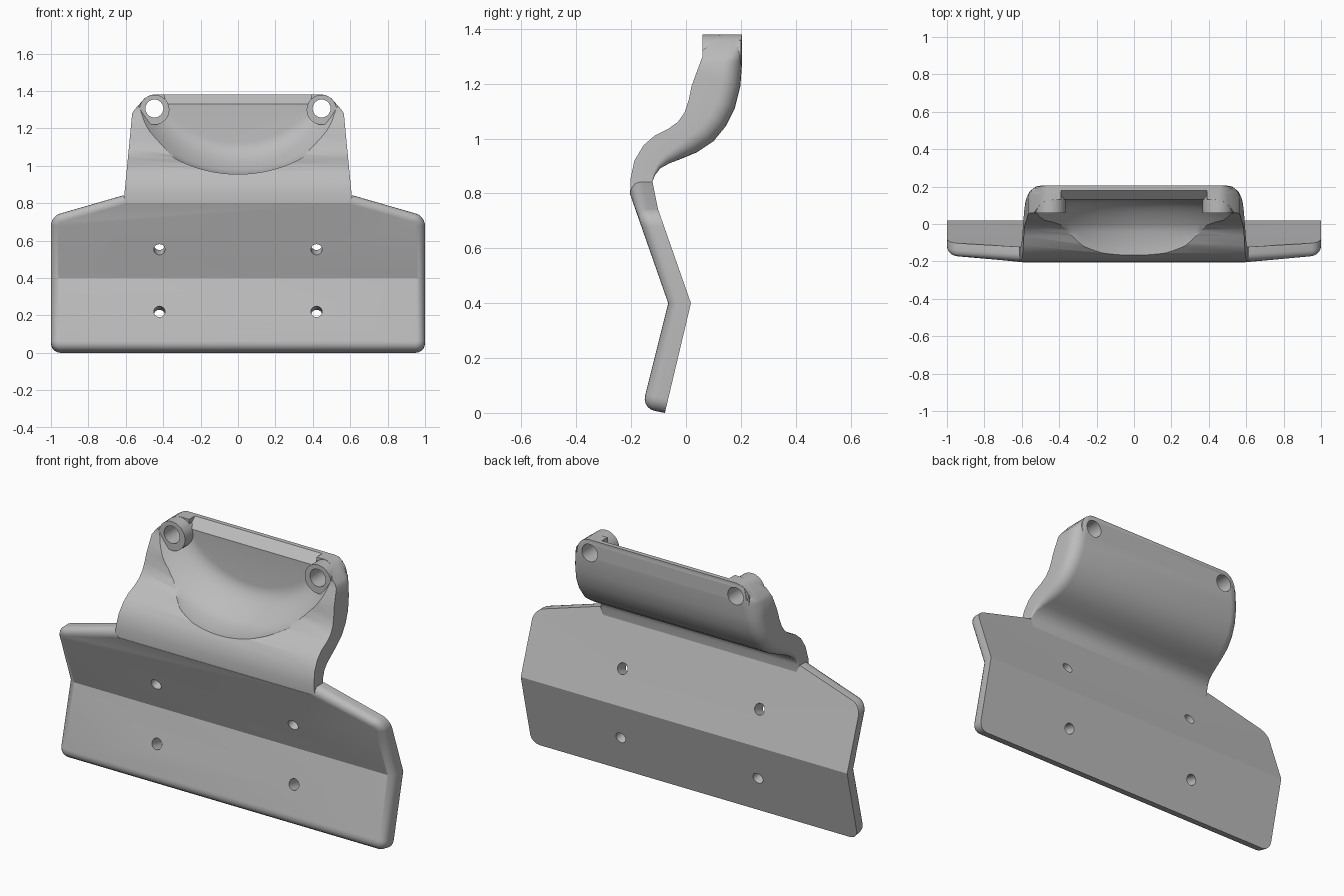
import bpy, bmesh, math
from mathutils import Vector, Matrix

cube = bpy.data.objects.get("Cube")
if cube:
    bpy.data.objects.remove(cube, do_unlink=True)

grey = bpy.data.materials.new("plain grey")
grey.use_nodes = True
grey.diffuse_color = (0.5, 0.5, 0.5, 1)
grey.node_tree.nodes["Principled BSDF"].inputs["Base Color"].default_value = (0.5, 0.5, 0.5, 1)


def make_object(name, bm):
    bmesh.ops.recalc_face_normals(bm, faces=bm.faces[:])
    mesh = bpy.data.meshes.new(name)
    bm.to_mesh(mesh)
    bm.free()
    mesh.materials.append(grey)
    obj = bpy.data.objects.new(name, mesh)
    bpy.context.collection.objects.link(obj)
    return obj


def loft(name, rings):
    bm = bmesh.new()
    loops = [[bm.verts.new(p) for p in ring] for ring in rings]
    n = len(loops[0])
    for a, b in zip(loops, loops[1:]):
        for i in range(n):
            j = (i + 1) % n
            bm.faces.new((a[i], a[j], b[j], b[i]))
    bm.faces.new(loops[0])
    bm.faces.new(loops[-1])
    return make_object(name, bm)


def rod(name, centre, radius, length, angle):
    bm = bmesh.new()
    turn = Matrix.Translation(centre) @ Matrix.Rotation(angle, 4, 'X')
    bmesh.ops.create_cone(bm, cap_ends=True, segments=40, radius1=radius,
                          radius2=radius, depth=length, matrix=turn)
    return make_object(name, bm)


def combine(target, tool, operation):
    tool.hide_render = True
    mod = target.modifiers.new("combine", 'BOOLEAN')
    mod.object, mod.operation, mod.solver = tool, operation, 'EXACT'
    bpy.ops.object.select_all(action='DESELECT')
    target.select_set(True)
    bpy.context.view_layer.objects.active = target
    bpy.ops.object.modifier_apply(modifier=mod.name)
    bpy.data.objects.remove(tool, do_unlink=True)


def smooth(obj):
    bpy.ops.object.select_all(action='DESELECT')
    obj.select_set(True)
    bpy.context.view_layer.objects.active = obj
    bpy.ops.object.shade_smooth_by_angle(angle=math.radians(30))


# Folded mounting plate: flat outline, rounded rim, then sheared into a fold
THICK, FOLD, LOW, HIGH = 0.083, 0.4, 0.2375, -0.35


def plate_front(z):
    slope = LOW if z < FOLD else HIGH
    return max(-0.205, -0.065 + slope * (z - FOLD))


half = [(1, 0), (1, 0.73), (0.612, 0.842), (0.59, 0.8)]
outline = half + [(-x, z) for x, z in reversed(half)]
bm = bmesh.new()
face = bm.faces.new([bm.verts.new((x, 0, z)) for x, z in outline])
back = bmesh.ops.extrude_face_region(bm, geom=[face], use_keep_orig=True)["geom"]
for v in back:
    if isinstance(v, bmesh.types.BMVert):
        v.co.y = THICK
bmesh.ops.recalc_face_normals(bm, faces=bm.faces[:])
corners = [e for e in bm.edges if abs(e.verts[0].co.y - e.verts[1].co.y) > 0.01
           and abs(e.verts[0].co.x) > 0.9]
bmesh.ops.bevel(bm, geom=corners, offset=0.05, segments=5, profile=0.5, affect='EDGES')
rim = []
for e in bm.edges:
    mid = (e.verts[0].co + e.verts[1].co) / 2
    if mid.y < 0.001 and (abs(mid.x) > 0.7 or mid.z < 0.01):
        rim.append(e)
bmesh.ops.bevel(bm, geom=rim, offset=0.045, segments=5, profile=0.5, affect='EDGES')
bmesh.ops.bisect_plane(bm, geom=bm.verts[:] + bm.edges[:] + bm.faces[:],
                       plane_co=(0, 0, FOLD), plane_no=(0, 0, 1))
for v in bm.verts:
    depth = v.co.y
    v.co.y += plate_front(v.co.z)
    if v.co.z < 0.1:
        v.co.z += (THICK - depth) * 0.2
plate = make_object("mounting_plate", bm)

# Screw holes square to each half of the plate
for side in (-1, 1):
    for z, slope in ((0.21, LOW), (0.565, HIGH)):
        centre = (side * 0.42, plate_front(z) + THICK / 2, z)
        hole = rod("screw_hole", centre, 0.03, 0.3, -math.atan2(1, -slope))
        combine(plate, hole, 'DIFFERENCE')
smooth(plate)

# Curved neck: front and back (y, z) of each station, plus back corner radius
stations = [
    (-.17, .77, -.13, .77, .003), (-.203, .8, -.122, .8, .003),
    (-.203, .85, -.124, .84, .003), (-.188, .92, -.112, .868, .01),
    (-.155, .975, -.093, .892, .02), (-.115, 1.01, -.06, .91, .035),
    (-.065, 1.035, -.015, .927, .05), (-.03, 1.06, .04, .95, .065),
    (-.005, 1.095, .1, .99, .07), (.01, 1.14, .145, 1.045, .07),
    (.02, 1.19, .178, 1.11, .07), (.038, 1.24, .198, 1.19, .07),
    (.053, 1.28, .205, 1.28, .07), (.06, 1.3, .205, 1.3, .07),
    (.06, 1.36, .205, 1.36, .07), (.06, 1.375, .205, 1.375, .07),
    (.06, 1.38, .205, 1.38, .07)]
shoulder = [(1.28, 0.567), (1.3, 0.553), (1.36, 0.5), (1.375, 0.475), (1.381, 0.45)]


def neck_limit(z):
    for (z0, x0), (z1, x1) in zip(shoulder, shoulder[1:]):
        if z0 <= z <= z1:
            return x0 + (x1 - x0) * (z - z0) / (z1 - z0)
    return 1


rings = []
for fy, fz, by, bz, radius in stations:
    front, rear = Vector((0, fy, fz)), Vector((0, by, bz))
    section = [(0, 0)]
    for k in range(7):
        a = math.pi / 2 * k / 6
        section.append((radius * (1 - math.cos(a)),
                        1 - radius / (rear - front).length * (1 - math.sin(a))))
    right = []
    for inset, t in section:
        p = front.lerp(rear, t)
        p.x = min(neck_limit(p.z), 0.61 - 0.096 * (p.z - 0.82) - inset)
        right.append(p)
    rings.append(right + [Vector((-p.x, p.y, p.z)) for p in reversed(right)])
neck = loft("curved_neck", rings)

# Scooped hollow in the neck, turned about a front-to-back axis
steps = [s * 0.17 / 8 for s in range(9)]
scoop = [(-0.5, 0.6)] + [(0.13 - 0.17 * (1 - s / 0.17) ** 2, 0.6 - s) for s in steps]
rings = [[(1.1 * r * math.cos(a), y, 1.555 + r * math.sin(a))
          for a in (math.tau * i / 96 for i in range(96))] for y, r in scoop]
combine(neck, loft("hollow_cutter", rings), 'DIFFERENCE')

# Sloped lip along the top of the back wall
bm = bmesh.new()
bmesh.ops.create_cube(bm, size=1, matrix=Matrix.Translation((0, 0.13, 1.38))
                      @ Matrix.Rotation(math.pi / 4, 4, 'X')
                      @ Matrix.Diagonal((0.78, 0.0707, 0.0707, 1)))
combine(neck, make_object("lip_cutter", bm), 'DIFFERENCE')

# Pin bosses at the top corners, bored through
for side in (-1, 1):
    boss = rod("pin_boss", (side * 0.447, 0.13, 1.299), 0.08, 0.14, math.pi / 2)
    combine(neck, boss, 'UNION')
    bore = rod("pin_bore", (side * 0.447, 0.13, 1.306), 0.048, 0.4, math.pi / 2)
    combine(neck, bore, 'DIFFERENCE')
smooth(neck)
